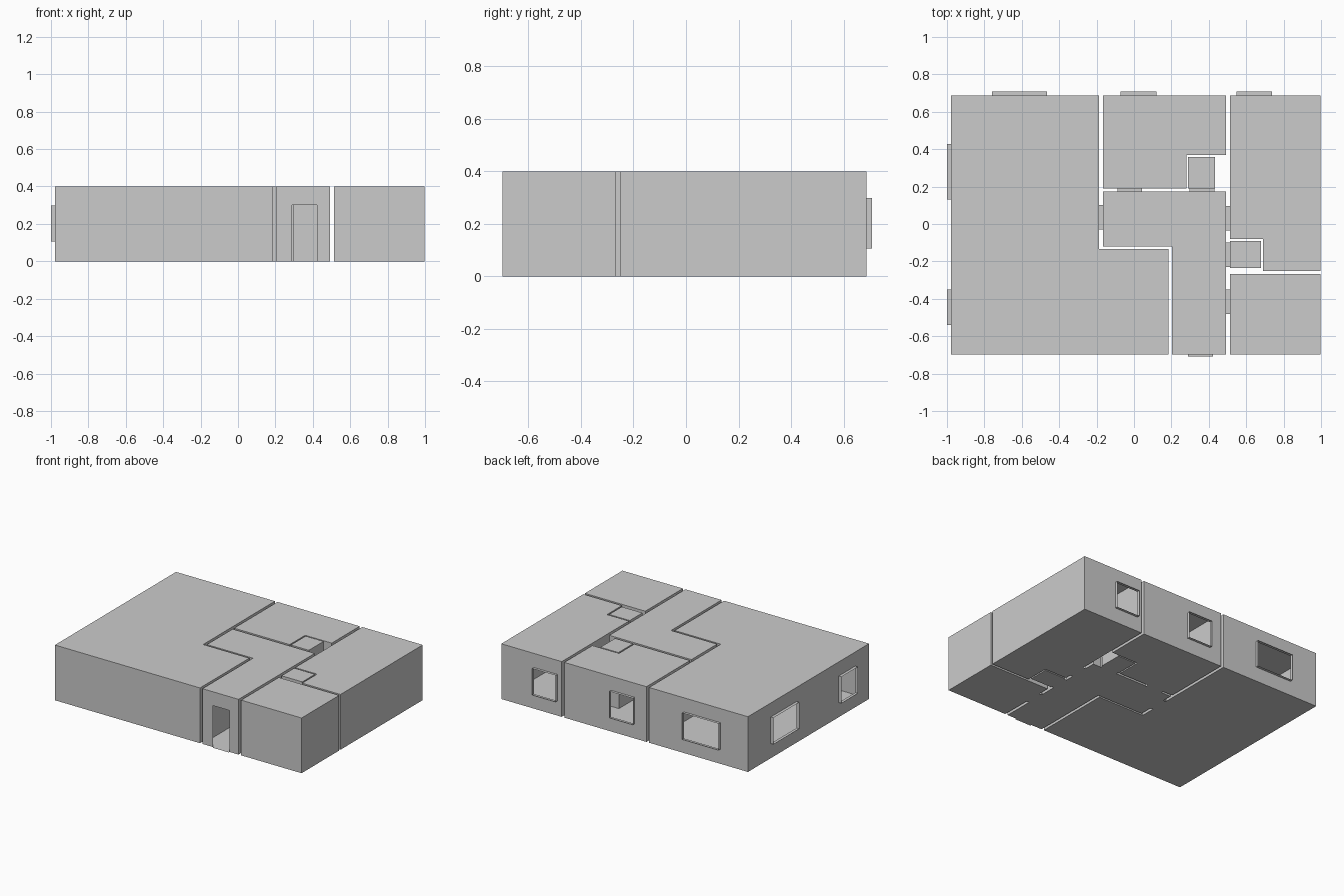
import bpy, bmesh

if "Cube" in bpy.data.objects:
    bpy.data.objects.remove(bpy.data.objects["Cube"])

H = 0.4                      # wall height
DOOR = (0.0, 0.3)            # door bottom, top
WIN = (0.106, 0.298)         # window bottom, top
F, B = -0.698, 0.688         # front and back wall lines
L, R = -0.978, 0.998         # left and right wall lines

# room outlines, counter-clockwise
rooms = {
    "living_room": [(L, F), (0.184, F), (0.184, -0.133), (-0.186, -0.133), (-0.186, B), (L, B)],
    "back_room": [(-0.165, 0.191), (0.280, 0.191), (0.280, 0.368), (0.493, 0.368), (0.493, B), (-0.165, B)],
    "hall": [(0.204, F), (0.493, F), (0.493, 0.174), (-0.165, 0.174), (-0.165, -0.120), (0.204, -0.120)],
    "right_room": [(0.690, -0.252), (R, -0.252), (R, B), (0.514, B), (0.514, -0.081), (0.690, -0.081)],
    "corner_room": [(0.514, F), (R, F), (R, -0.268), (0.514, -0.268)],
    "back_closet": [(0.290, 0.191), (0.434, 0.191), (0.434, 0.359), (0.290, 0.359)],
    "right_closet": [(0.514, -0.236), (0.680, -0.236), (0.680, -0.091), (0.514, -0.091)],
}

# openings: name, axis crossed, span of the gap, span along the wall, heights
openings = [
    ("back_window_wide", 1, (B, 0.708), (-0.758, -0.465), WIN),
    ("back_window_middle", 1, (B, 0.708), (-0.071, 0.119), WIN),
    ("back_window_right", 1, (B, 0.708), (0.549, 0.737), WIN),
    ("left_window_wide", 0, (-1.0, L), (0.132, 0.427), WIN),
    ("left_window_small", 0, (-1.0, L), (-0.540, -0.350), WIN),
    ("front_doorstep", 1, (-0.708, F), (0.290, 0.422), DOOR),
    ("living_doorstep", 0, (-0.186, -0.165), (-0.029, 0.102), DOOR),
    ("back_room_doorstep", 1, (0.174, 0.191), (-0.088, 0.042), DOOR),
    ("back_closet_doorstep", 1, (0.174, 0.191), (0.298, 0.430), DOOR),
    ("right_room_doorstep", 0, (0.493, 0.514), (-0.036, 0.096), DOOR),
    ("right_closet_doorstep", 0, (0.493, 0.514), (-0.229, -0.098), DOOR),
    ("corner_room_doorstep", 0, (0.493, 0.514), (-0.481, -0.350), DOOR),
]


def make(name, faces):
    bm = bmesh.new()
    for pts in faces:
        bm.faces.new([bm.verts.new(p) for p in pts])
    bmesh.ops.remove_doubles(bm, verts=bm.verts, dist=1e-5)
    me = bpy.data.meshes.new(name)
    bm.to_mesh(me)
    bm.free()
    bpy.context.collection.objects.link(bpy.data.objects.new(name, me))


def wall(p, q):
    """Quads of one wall from p to q, leaving out every opening that meets it."""
    axis = 0 if abs(p[0] - q[0]) < 1e-6 else 1      # axis the wall faces
    c, a, b = p[axis], p[1 - axis], q[1 - axis]
    lo, hi = min(a, b), max(a, b)
    holes = sorted((s, z) for _, ax, gap, s, z in openings
                   if ax == axis and c in gap and lo < s[0] and s[1] < hi)
    rects, at = [], lo
    for (s0, s1), (z0, z1) in holes:
        rects += [(at, s0, 0, H), (s0, s1, z1, H)]
        if z0 > 0:
            rects.append((s0, s1, 0, z0))
        at = s1
    rects.append((at, hi, 0, H))
    quads = []
    for s0, s1, z0, z1 in rects:
        if a > b:
            s0, s1 = s1, s0
        pt = (lambda s, z: (c, s, z)) if axis == 0 else (lambda s, z: (s, c, z))
        quads.append([pt(s0, z0), pt(s1, z0), pt(s1, z1), pt(s0, z1)])
    return quads


# rooms: closed shells with floor, ceiling and pierced walls
for name, pts in rooms.items():
    faces = [[(x, y, 0) for x, y in reversed(pts)], [(x, y, H) for x, y in pts]]
    for p, q in zip(pts, pts[1:] + pts[:1]):
        faces += wall(p, q)
    make(name, faces)

# window reveals (four sides) and doorsteps (floor strip only)
for name, axis, gap, span, (z0, z1) in openings:
    ring = [(span[0], z0), (span[1], z0), (span[1], z1), (span[0], z1)]
    pt = (lambda g, s, z: (g, s, z)) if axis == 0 else (lambda g, s, z: (s, g, z))
    sides = [[pt(gap[0], *u), pt(gap[0], *v), pt(gap[1], *v), pt(gap[1], *u)]
             for u, v in zip(ring, ring[1:] + ring[:1])]
    if axis == 0:
        sides = [f[::-1] for f in sides]
    make(name, sides if z0 > 0 else sides[:1])
